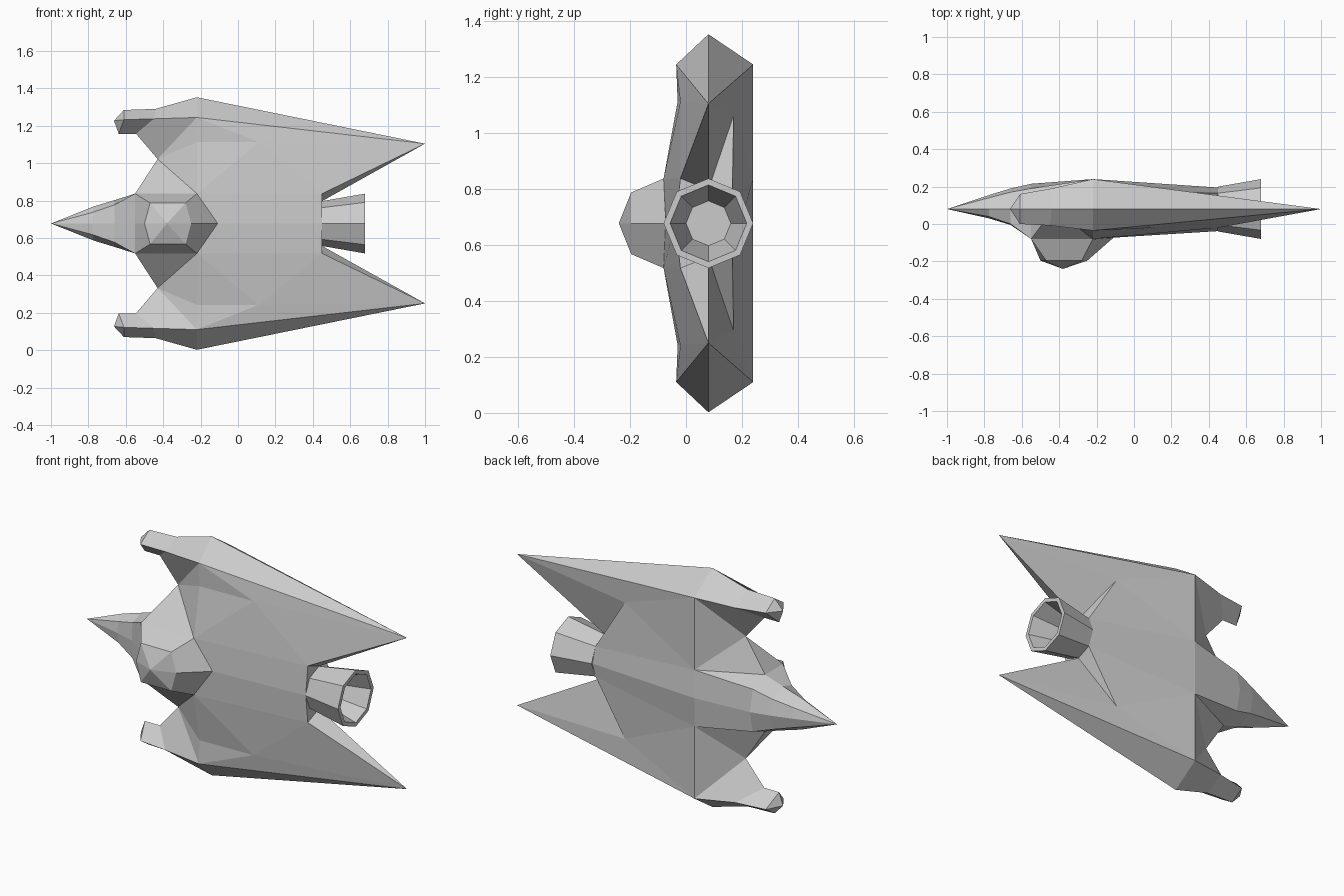
import bpy, bmesh
from math import cos, sin, pi

if "Cube" in bpy.data.objects:
    bpy.data.objects.remove(bpy.data.objects["Cube"])

MID = 0.677    # height of the mirror plane
AXIS = 0.08    # y of the long axis


def make(name, verts, faces, mirror=False):
    me = bpy.data.meshes.new(name)
    me.from_pydata(verts, [], faces)
    bm = bmesh.new()
    bm.from_mesh(me)
    bmesh.ops.remove_doubles(bm, verts=bm.verts, dist=0.0005)
    bmesh.ops.recalc_face_normals(bm, faces=bm.faces)
    bm.to_mesh(me)
    bm.free()
    ob = bpy.data.objects.new(name, me)
    ob.location.z = MID
    bpy.context.collection.objects.link(ob)
    if mirror:
        m = ob.modifiers.new("mirror", 'MIRROR')
        m.use_axis = (False, False, True)
        m.use_mirror_merge = False
    return ob


def loft(name, rings, tip=None, cap_end=False, skip=lambda i, j: False, mirror=False):
    """Bridge equal rings; an optional tip closes the last ring to a point."""
    n = len(rings[0])
    verts = [p for r in rings for p in r]
    faces = [(i*n + j, i*n + (j+1) % n, (i+1)*n + (j+1) % n, (i+1)*n + j)
             for i in range(len(rings)-1) for j in range(n) if not skip(i, j)]
    last = (len(rings)-1)*n
    if tip:
        verts.append(tip)
        faces += [(last + j, last + (j+1) % n, len(verts)-1) for j in range(n)]
    if cap_end:
        faces.append(tuple(range(last, last + n)))
    return make(name, verts, faces, mirror)


# Fuselage: half sections (y, h) from spine to belly, tail to nose
sections = [
    (0.45, [(.195, 0), (.165, .085), (.08, .12), (-.02, .16), (-.038, 0)]),
    (-0.22, [(.24, 0), (.24, .16), (.08, .16), (-.08, .16), (-.08, 0)]),
    (-0.55, [(.215, 0), (.19, .12), (.08, .16), (-.08, .16), (-.08, 0)]),
    (-0.66, [(.19, 0), (.17, .085), (.08, .125), (.0, .10), (-.005, 0)]),
    (-0.775, [(.155, 0), (.14, .055), (.08, .09), (.04, .06), (.03, 0)]),
]
rings = [[(x, y, h) for y, h in s] + [(x, y, -h) for y, h in s[3:0:-1]] for x, s in sections]
# the sides under the wing roots stay open
loft("fuselage", rings, tip=(-1, AXIS, 0),
     skip=lambda i, j: i < 2 and j in (1, 2, 5, 6))

# Wing: named corner points, upper half, mirrored
P = dict(
    H=(-.55, .19, .12), R=(-.55, .08, .16), K=(-.55, -.08, .16),     # root front
    S=(-.22, .24, .16), D=(-.22, -.08, .16),                         # root middle
    E=(.45, .165, .085), Q=(.45, .08, .12), C=(.45, -.02, .16),      # root rear
    N=(-.43, .08, .345), F=(-.22, -.03, .435), G=(.11, -.02, .435),  # notch, front ridge
    B=(-.22, .24, .567), O=(-.22, .08, .675), L=(-.22, -.035, .567),  # outer edge
    V=(.263, .17, .385), T=(1, .08, .427))                           # trailing edge, tip
keys = list(P)
skin = ("HRS RNS NBS SBV BTV SVE VTQ VQE TCQ "
        "DCG CTG DGF FGL GTL DFN NFL KDN KNR TOB TLO").split()
make("wing", list(P.values()), [[keys.index(k) for k in f] for f in skin], mirror=True)

# Wing pod: grows forward out of the outer wing
loft("wing_pod", [
    [P["N"], P["B"], P["O"], P["L"]],
    [(-.545, .08, .48), (-.44, .19, .55), (-.44, .08, .613), (-.45, -.008, .56)],
    [(-.638, .08, .48), (-.61, .16, .555), (-.61, .08, .607), (-.61, 0, .555)],
], tip=(-.663, .08, .55), mirror=True)

# Canopy: faceted dome on the front
base = [(-.55, .16), (-.22, .16), (-.108, 0), (-.22, -.16), (-.55, -.16), (-.55, 0)]
top = [(-.47, .11), (-.28, .11), (-.25, 0), (-.28, -.11), (-.47, -.11), (-.5, 0)]
loft("canopy", [[(x, -.072 if x > -.2 else -.08, h) for x, h in base],
                [(x, -.196, h) for x, h in top]], tip=(-.38, -.24, 0))

# Engine nozzle: eight-sided flared tube with a recessed floor
def octagon(x, r):
    return [(x, AXIS + r*cos(k*pi/4), r*sin(k*pi/4)) for k in range(8)]

loft("engine_nozzle", [octagon(.45, .12), octagon(.68, .16), octagon(.68, .137),
                       octagon(.48, .08)], cap_end=True)

# Tail plate closing the fuselage behind the nozzle root
make("tail_plate", rings[0], [tuple(range(8))])
